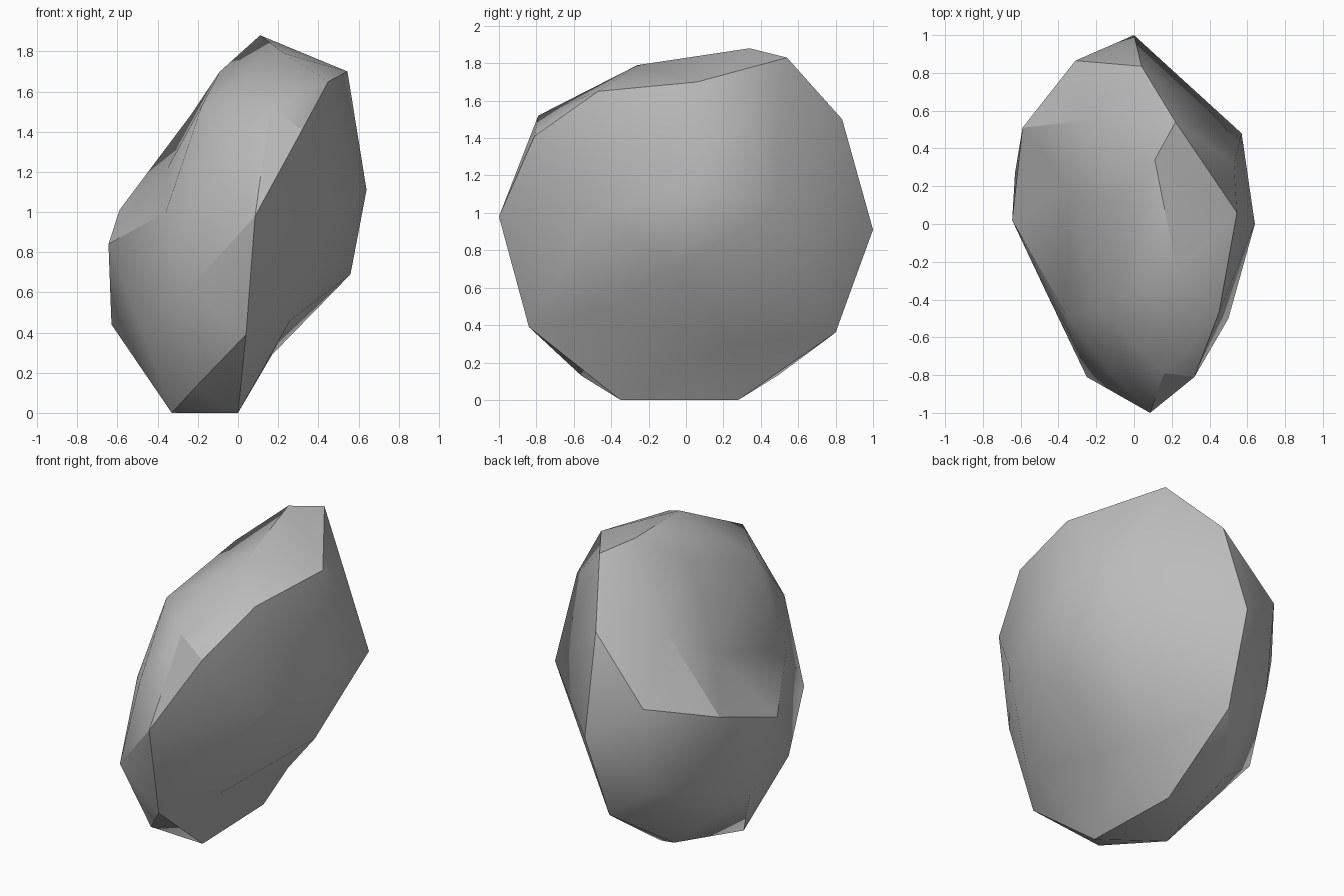
import bpy
import bmesh
import math
from mathutils import Vector

# Remove the default object
default_cube = bpy.data.objects.get("Cube")
if default_cube:
    bpy.data.objects.remove(default_cube, do_unlink=True)

# Named corner points of the rock
CORNERS = {
    # crown
    "peak": (.11, .34, 1.88), "peak_back": (.22, .54, 1.83), "crown_front": (.23, -.26, 1.79),
    "crown_tip": (.545, .06, 1.7), "crown_edge": (-.09, .1, 1.7),
    "shoulder": (-.18, -.45, 1.53), "brow": (.45, -.47, 1.65),
    # broad side
    "side_dent": (.53, .32, 1.54), "side_middle": (.64, 0, 1.11), "side_back": (.57, .48, 1.04),
    "side_low": (.56, -.04, .69), "side_chin": (.26, -.55, .46), "side_front": (.5, -.5, 1),
    "under_dent": (.17, .25, .29),
    # nose
    "nose": (.085, -1, .98), "nose_ridge": (.32, -.81, 1.41), "nose_top": (.16, -.79, 1.52),
    "nose_low": (.04, -.84, .39), "jaw": (-.25, -.81, .61), "cheek": (-.12, -.8, 1.15),
    # back
    "back_top": (.04, .835, 1.5), "back_corner": (-.31, .865, 1.12), "back_tip": (0, 1, .91),
    "back_low": (-.03, .8, .36), "back_heel": (-.31, .8, .58),
    # hollow side
    "hollow_top": (-.23, .55, 1.49), "hollow_back": (-.59, .51, 1.01),
    "hollow_low": (-.645, .02, .84), "hollow_front": (-.36, -.48, 1),
    "hollow": (-.35, .2, 1.22), "belly_back": (-.63, .27, .44), "belly_front": (-.48, -.33, .42),
    # base
    "foot_front": (0, -.35, 0), "foot_back": (-.02, .28, 0), "foot_side": (-.33, -.1, 0),
    "toe": (-.21, -.56, .13), "heel": (-.26, .49, .13),
}

# Points sunk below the skin, with the corners each one folds towards
DENTS = {
    "hollow": ["crown_edge", "hollow_top", "hollow_back", "hollow_low", "shoulder",
               "hollow_front"],
    "under_dent": ["foot_front", "foot_back", "side_low", "side_chin", "back_low"],
    "side_dent": ["crown_tip", "side_middle", "side_back", "peak_back"],
}
CENTRE = Vector((0, 0, .95))


def wrap(corners):
    """Skin the points with triangles, raising sunk points until they are caught."""
    raised = {name: Vector(p) for name, p in corners.items()}
    for attempt in range(60):
        bm = bmesh.new()
        verts = {name: bm.verts.new(p) for name, p in raised.items()}
        bmesh.ops.convex_hull(bm, input=bm.verts[:])
        sunk = [name for name, v in verts.items() if not v.link_faces]
        if not sunk:
            break
        bm.free()
        for name in sunk:
            raised[name] += (raised[name] - CENTRE).normalized() * .01
    for name, vert in verts.items():
        vert.co = corners[name]
    return bm, verts


def fold(a, b):
    """Turn the edge lying between two corners so that it joins them."""
    if any(e.other_vert(a) == b for e in a.link_edges):
        return
    for face in a.link_faces:
        edge = next(e for e in face.edges if a not in e.verts)
        if any(b in f.verts for f in edge.link_faces):
            bmesh.utils.edge_rotate(edge, True)
            return


# Plain grey stone
stone = bpy.data.materials.new("grey_stone")
stone.use_nodes = True
stone_colour = (.5, .5, .5, 1)
stone.diffuse_color = stone_colour
stone.node_tree.nodes["Principled BSDF"].inputs["Base Color"].default_value = stone_colour

# Rock body
bm, verts = wrap(CORNERS)
for repeat in range(3):
    for dent, ring in DENTS.items():
        for corner in ring:
            fold(verts[dent], verts[corner])
bmesh.ops.recalc_face_normals(bm, faces=bm.faces[:])
mesh = bpy.data.meshes.new("rock")
bm.to_mesh(mesh)
bm.free()
mesh.materials.append(stone)
rock = bpy.data.objects.new("rock", mesh)
bpy.context.collection.objects.link(rock)

# Soft facets with hard creases
bpy.ops.object.select_all(action="DESELECT")
rock.select_set(True)
bpy.context.view_layer.objects.active = rock
bpy.ops.object.shade_smooth_by_angle(angle=math.radians(30))
